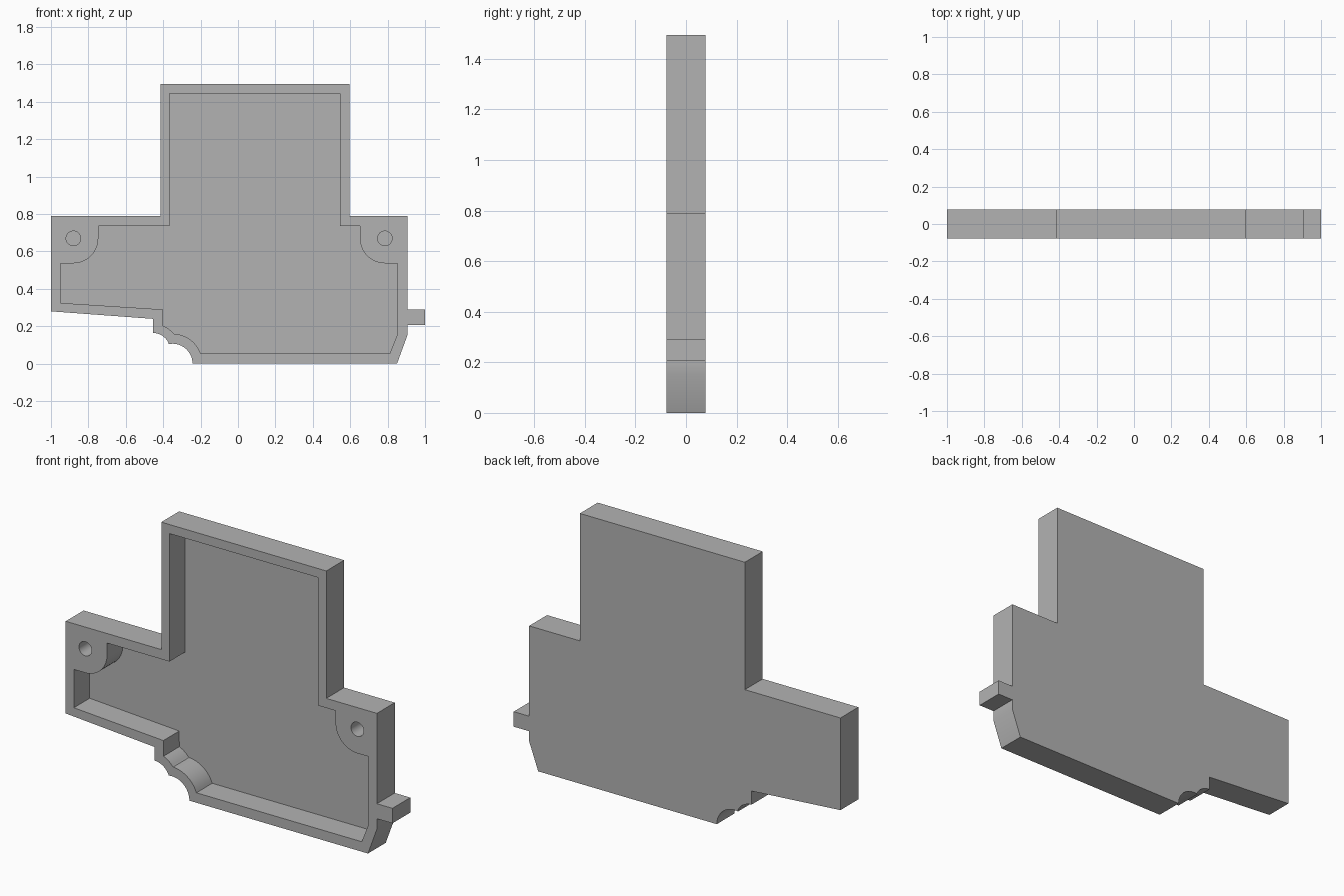
import bpy, bmesh
from math import cos, sin, pi, radians, atan2

cube = bpy.data.objects.get("Cube")
if cube:
    bpy.data.objects.remove(cube, do_unlink=True)

HALF = 0.078      # half the thickness of the housing
FLOOR = 0.06      # depth at which the pocket and holes end

grey = bpy.data.materials.new("plain grey")
grey.use_nodes = True
colour = (0.45, 0.45, 0.45, 1)
grey.diffuse_color = colour
grey.node_tree.nodes["Principled BSDF"].inputs["Base Color"].default_value = colour


def arc(centre, start, end, steps=14):
    """Points on an arc round a centre, the short way from start to end."""
    cx, cz = centre
    r = ((start[0] - cx) ** 2 + (start[1] - cz) ** 2) ** 0.5
    a = atan2(start[1] - cz, start[0] - cx)
    sweep = (atan2(end[1] - cz, end[0] - cx) - a + pi) % (2 * pi) - pi
    return [(cx + r * cos(a + sweep * i / steps), cz + r * sin(a + sweep * i / steps))
            for i in range(steps + 1)]


def prism(name, outline, y0, y1):
    """Extrude an x-z outline from y0 to y1."""
    bm = bmesh.new()
    face = bm.faces.new([bm.verts.new((x, y0, z)) for x, z in outline])
    out = bmesh.ops.extrude_face_region(bm, geom=[face])
    moved = [v for v in out["geom"] if isinstance(v, bmesh.types.BMVert)]
    bmesh.ops.translate(bm, verts=moved, vec=(0, y1 - y0, 0))
    bmesh.ops.recalc_face_normals(bm, faces=bm.faces)
    mesh = bpy.data.meshes.new(name)
    bm.to_mesh(mesh)
    bm.free()
    mesh.materials.append(grey)
    obj = bpy.data.objects.new(name, mesh)
    bpy.context.collection.objects.link(obj)
    return obj


# Centres of the two scooped notches and of the screw bosses
big, small = (-0.35, 0), (-0.455, 0.072)
bosses = [(-0.88, 0.67), (0.785, 0.67)]

# Outer silhouette with side tab and scooped lower corner
outer = [(-1, 0.28), (-1, 0.79), (-0.415, 0.79), (-0.415, 1.495), (0.595, 1.495),
         (0.595, 0.79), (0.905, 0.79), (0.905, 0.29), (1, 0.29), (1, 0.207),
         (0.905, 0.207), (0.905, 0.15), (0.85, 0)]
outer += arc(big, (-0.243, 0), (-0.373, 0.105))
outer += arc(small, (-0.37, 0.108), (-0.455, 0.165))
outer += [(-0.455, 0.24)]

# Pocket outline, going round the bosses and the scoops
inner = [(-0.95, 0.325), (-0.95, 0.537)]
inner += arc(bosses[0], (-0.88, 0.537), (-0.747, 0.67))
inner += [(-0.747, 0.737), (-0.365, 0.737), (-0.365, 1.445), (0.545, 1.445),
          (0.545, 0.737), (0.652, 0.737)]
inner += arc(bosses[1], (0.652, 0.67), (0.785, 0.537))
inner += [(0.852, 0.537), (0.852, 0.157), (0.812, 0.055)]
inner += arc(big, (-0.2, 0.055), (-0.342, 0.16))
inner += arc(small, (-0.347, 0.164), (-0.402, 0.202))
inner += [(-0.402, 0.29)]

housing = prism("housing_shell", outer, -HALF, HALF)

# Cut the pocket and the blind screw holes from the front
cutters = [prism("pocket_cutter", inner, -0.2, FLOOR)]
for side, (cx, cz) in zip(("right", "left"), bosses):
    ring = [(cx + 0.039 * cos(2 * pi * i / 32), cz + 0.039 * sin(2 * pi * i / 32))
            for i in range(32)]
    cutters.append(prism(side + "_hole_cutter", ring, -0.2, FLOOR))
for cutter in cutters:
    cutter.hide_render = True
    mod = housing.modifiers.new(cutter.name, "BOOLEAN")
    mod.operation = "DIFFERENCE"
    mod.solver = "EXACT"
    mod.object = cutter

# Bake the cuts and drop the cutters
bpy.context.view_layer.update()
graph = bpy.context.evaluated_depsgraph_get()
baked = bpy.data.meshes.new_from_object(housing.evaluated_get(graph))
housing.modifiers.clear()
housing.data = baked
for cutter in cutters:
    bpy.data.objects.remove(cutter, do_unlink=True)

# Smooth the curved walls, keep the corners sharp
for obj in bpy.context.selected_objects:
    obj.select_set(False)
housing.select_set(True)
bpy.context.view_layer.objects.active = housing
bpy.ops.object.shade_smooth_by_angle(angle=radians(25))
